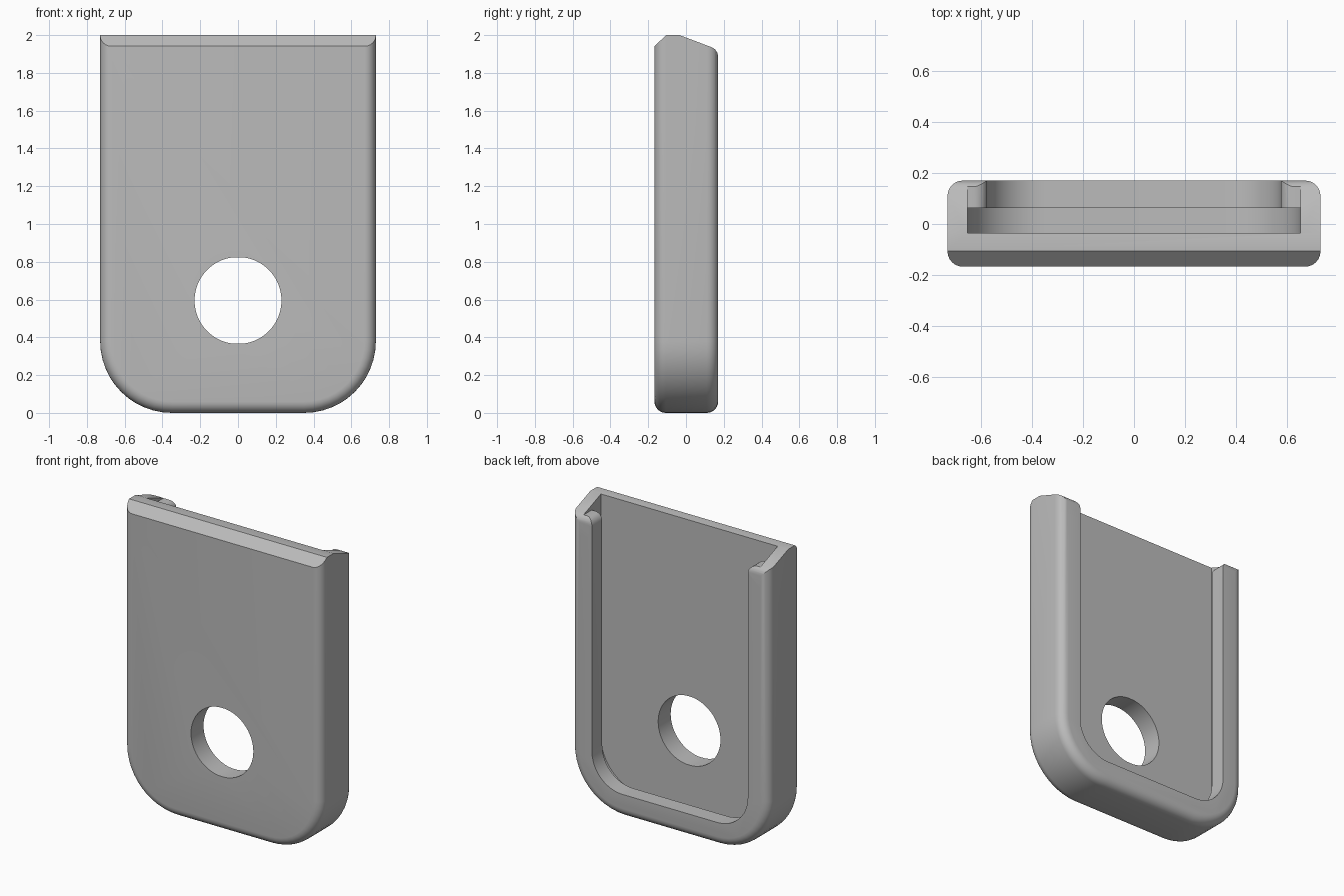
import bpy, bmesh, math
from mathutils import Vector

old = bpy.data.objects.get("Cube")
if old:
    bpy.data.objects.remove(old, do_unlink=True)

grey = bpy.data.materials.new("plain grey")
grey.use_nodes = True
grey.diffuse_color = (0.5, 0.5, 0.5, 1)
grey.node_tree.nodes["Principled BSDF"].inputs["Base Color"].default_value = (0.5, 0.5, 0.5, 1)


def arc(cx, cz, r, start, end, n=12):
    """Points of a circular arc, angles in degrees."""
    steps = [math.radians(start + (end - start) * i / n) for i in range(n + 1)]
    return [(cx + r * math.cos(a), cz + r * math.sin(a)) for a in steps]


def prism(name, points, direction, fillet=0):
    """Extrude a closed outline along a direction, rounding both rims."""
    bm = bmesh.new()
    face = bm.faces.new([bm.verts.new(p) for p in points])
    out = bmesh.ops.extrude_face_region(bm, geom=[face])
    moved = [v for v in out["geom"] if isinstance(v, bmesh.types.BMVert)]
    bmesh.ops.translate(bm, verts=moved, vec=direction)
    bmesh.ops.recalc_face_normals(bm, faces=bm.faces)
    if fillet:
        d = Vector(direction)
        rims = [e for e in bm.edges
                if abs((e.verts[0].co - e.verts[1].co).dot(d)) < 1e-6]
        bmesh.ops.bevel(bm, geom=rims, offset=fillet, segments=6,
                        profile=0.5, affect="EDGES", clamp_overlap=False)
    mesh = bpy.data.meshes.new(name)
    bm.to_mesh(mesh)
    bm.free()
    mesh.materials.append(grey)
    ob = bpy.data.objects.new(name, mesh)
    bpy.context.collection.objects.link(ob)
    return ob


def mirrored(half):
    """Close a right-hand outline with its mirror image."""
    return half + [(-x, z) for x, z in reversed(half)]


def plate(name, half, y0, y1, fillet=0):
    pts = [(x, y0, z) for x, z in mirrored(half)]
    return prism(name, pts, (0, y1 - y0, 0), fillet)


# Shell: rounded bottom corners and softened rims
corner = (0.35, 0.38)
shell = plate("holder_shell", arc(*corner, 0.38, -90, 0) + [(0.73, 2.3)],
              -0.167, 0.17, 0.06)

# Slot for the card, the narrower window behind it, and the round hole
slot = plate("slot_cutter", arc(*corner, 0.302, -90, 0) + [(0.652, 2.4)], -0.035, 0.062)
lip = arc(0.625, 1.88, 0.05, 180, 90, 6)
window = plate("window_cutter",
               arc(*corner, 0.225, -90, 0) + lip + [(0.652, 1.93), (0.652, 2.4)],
               0.05, 0.3)
hole = plate("hole_cutter", arc(0, 0.595, 0.23, -90, 90, 32)[1:-1], -0.3, 0.0)

# Side profile that trims the top edge
side = [(-0.4, -0.2), (-0.4, 1.72), (-0.105, 2.0), (-0.035, 2.0)]
side += arc(0.115, 1.885, 0.055, 68, 0, 6) + [(0.17, 1.8), (0.3, 1.8), (0.3, -0.2)]
trim = prism("top_trim", [(-1, y, z) for y, z in side], (2, 0, 0))

bpy.context.view_layer.objects.active = shell
shell.select_set(True)
for cutter, mode in ((trim, "INTERSECT"), (slot, "DIFFERENCE"),
                     (window, "DIFFERENCE"), (hole, "DIFFERENCE")):
    mod = shell.modifiers.new(cutter.name, "BOOLEAN")
    mod.operation = mode
    mod.solver = "EXACT"
    mod.object = cutter
    bpy.ops.object.modifier_apply(modifier=mod.name)
    bpy.data.objects.remove(cutter, do_unlink=True)

bpy.ops.object.select_all(action="DESELECT")
shell.select_set(True)
bpy.ops.object.shade_smooth_by_angle(angle=math.radians(25))
